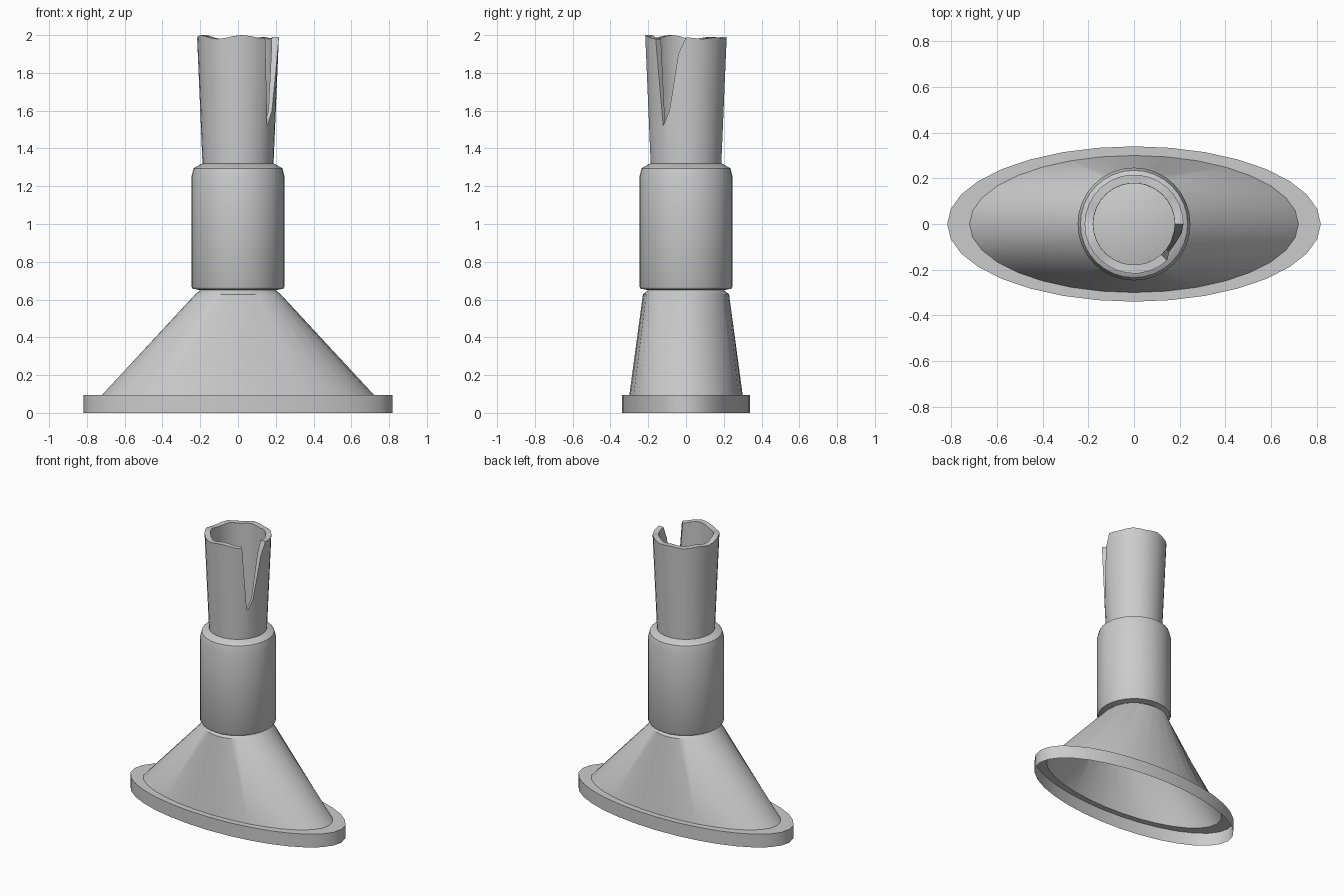
import bpy, bmesh, math

if "Cube" in bpy.data.objects:
    bpy.data.objects.remove(bpy.data.objects["Cube"])

SEGS = 32


def finish(name, bm, angle=35):
    mesh = bpy.data.meshes.new(name)
    bm.to_mesh(mesh)
    bm.free()
    obj = bpy.data.objects.new(name, mesh)
    bpy.context.collection.objects.link(obj)
    bpy.ops.object.select_all(action='DESELECT')
    obj.select_set(True)
    bpy.context.view_layer.objects.active = obj
    bpy.ops.object.shade_smooth_by_angle(angle=math.radians(angle))
    return obj


def bridge(bm, a, b):
    n = len(a)
    for i in range(n):
        j = (i + 1) % n
        bm.faces.new((a[i], a[j], b[j], b[i]))


def loft(name, profile, cap=False):
    """Stack elliptical rings (rx, ry, z) from bottom to top."""
    bm = bmesh.new()
    rings = []
    for rx, ry, z in profile:
        rings.append([bm.verts.new((rx * math.cos(2 * math.pi * i / SEGS),
                                    ry * math.sin(2 * math.pi * i / SEGS), z))
                      for i in range(SEGS)])
    for a, b in zip(rings, rings[1:]):
        bridge(bm, a, b)
    if cap:
        bm.faces.new(rings[-1])
    return finish(name, bm)


# Flared foot: open thin shell with an oval rim, blending to a round neck
loft("foot_shell", [(0.818, 0.34, 0), (0.818, 0.34, 0.095), (0.72, 0.30, 0.095),
                    (0.226, 0.228, 0.628), (0.2, 0.2, 0.65)])

# Thick collar with rounded shoulder, closed on top as the tube floor
collar = [(0.2, 0.65), (0.24, 0.657), (0.247, 0.67), (0.247, 1.25),
          (0.235, 1.295), (0.19, 1.32)]
loft("collar", [(r, r, z) for r, z in collar], cap=True)

# Broken tube: ragged lip, with a deep V-shaped crack on the right
columns = []
for deg in range(0, 181, 12):
    columns.append((deg, 1.984 + 0.005 * math.cos(math.radians(deg * 7.5))))
for deg in range(192, 313, 12):
    columns.append((deg, 1.99 + 0.01 * math.cos(math.radians((deg - 204) * 5))))
columns += [(322, 1.52), (334, 1.60), (349, 1.90)]

bm = bmesh.new()
outer_low, outer_top, inner_top, inner_low = [], [], [], []
for deg, top in columns:
    c, s = math.cos(math.radians(deg)), math.sin(math.radians(deg))
    r_top = 0.188 + 0.029 * (top - 1.32) / 0.68
    for ring, r, z in ((outer_low, 0.188, 1.318), (outer_top, r_top, top),
                       (inner_top, 0.179, top), (inner_low, 0.178, 1.322)):
        ring.append(bm.verts.new((r * c, r * s, z)))
bridge(bm, outer_low, outer_top)
bridge(bm, outer_top, inner_top)
bridge(bm, inner_top, inner_low)
finish("broken_tube", bm)
